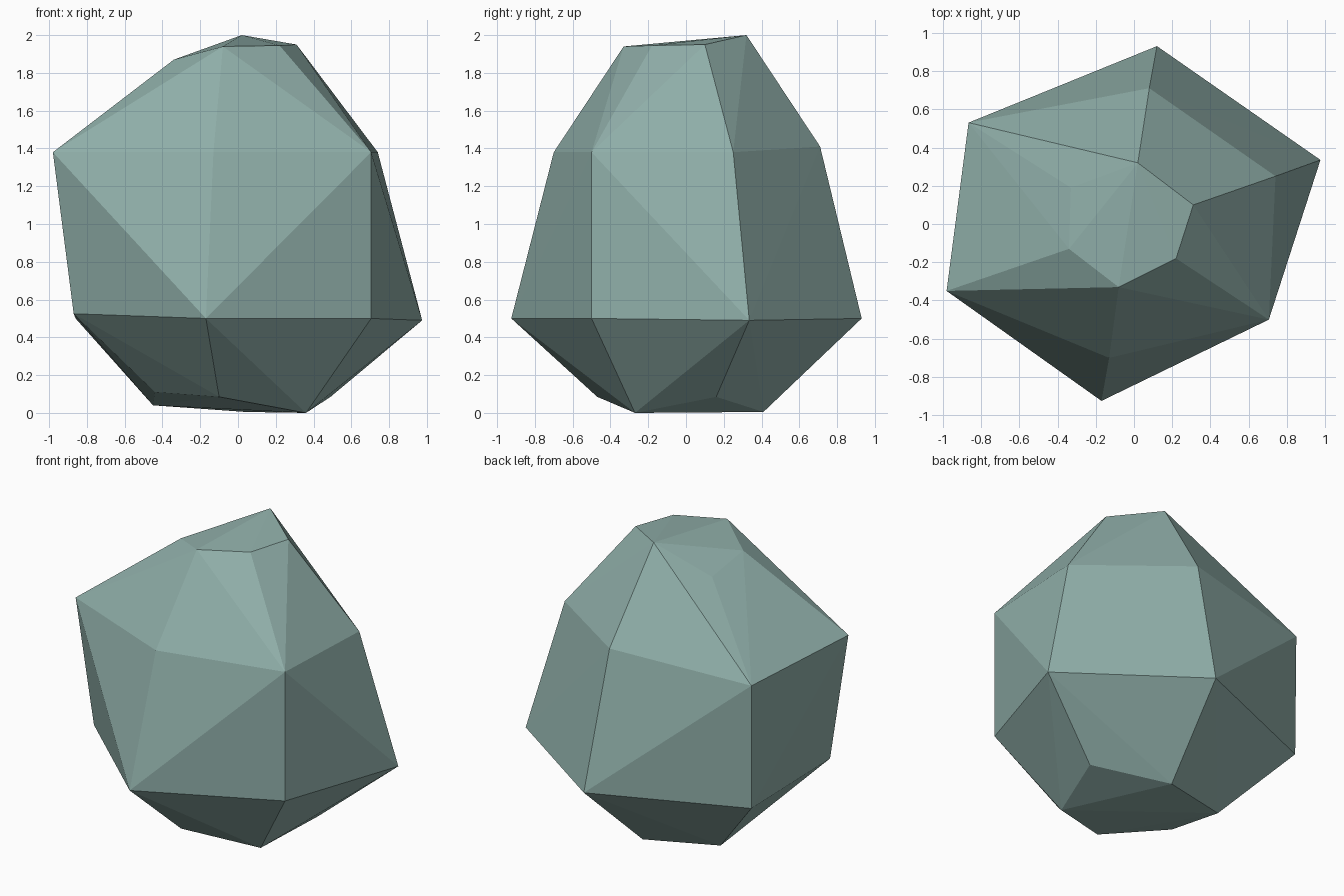
import bpy, bmesh

# Four irregular six-sided rings, from the foot to the crown of the boulder
RINGS = [
    # foot
    [(-0.10, -0.47, 0.085), (0.36, -0.27, 0.0), (0.49, 0.16, 0.085),
     (0.04, 0.41, 0.005), (-0.45, 0.27, 0.04), (-0.44, -0.16, 0.11)],
    # lower belt
    [(-0.17, -0.925, 0.50), (0.705, -0.50, 0.50), (0.975, 0.335, 0.49),
     (0.12, 0.93, 0.50), (-0.86, 0.525, 0.50), (-0.87, -0.31, 0.525)],
    # upper belt
    [(-0.13, -0.70, 1.38), (0.705, -0.50, 1.38), (0.74, 0.25, 1.38),
     (0.08, 0.71, 1.41), (-0.865, 0.53, 1.34), (-0.98, -0.35, 1.38)],
    # crown
    [(-0.08, -0.33, 1.94), (0.22, -0.18, 1.945), (0.31, 0.10, 1.95),
     (0.02, 0.32, 2.0), (-0.33, 0.19, 1.81), (-0.34, -0.13, 1.87)],
]

# Single stone colour
stone = bpy.data.materials.new("grey green stone")
stone.diffuse_color = (0.28, 0.43, 0.40, 1.0)

# Wrap the rings in a convex, flat-faceted skin
bm = bmesh.new()
for ring in RINGS:
    for co in ring:
        bm.verts.new(co)
bmesh.ops.convex_hull(bm, input=bm.verts[:])
bmesh.ops.recalc_face_normals(bm, faces=bm.faces[:])
for face in bm.faces:
    face.smooth = False

mesh = bpy.data.meshes.new("boulder")
bm.to_mesh(mesh)
bm.free()
mesh.materials.append(stone)
boulder = bpy.data.objects.new("boulder", mesh)
bpy.context.collection.objects.link(boulder)
